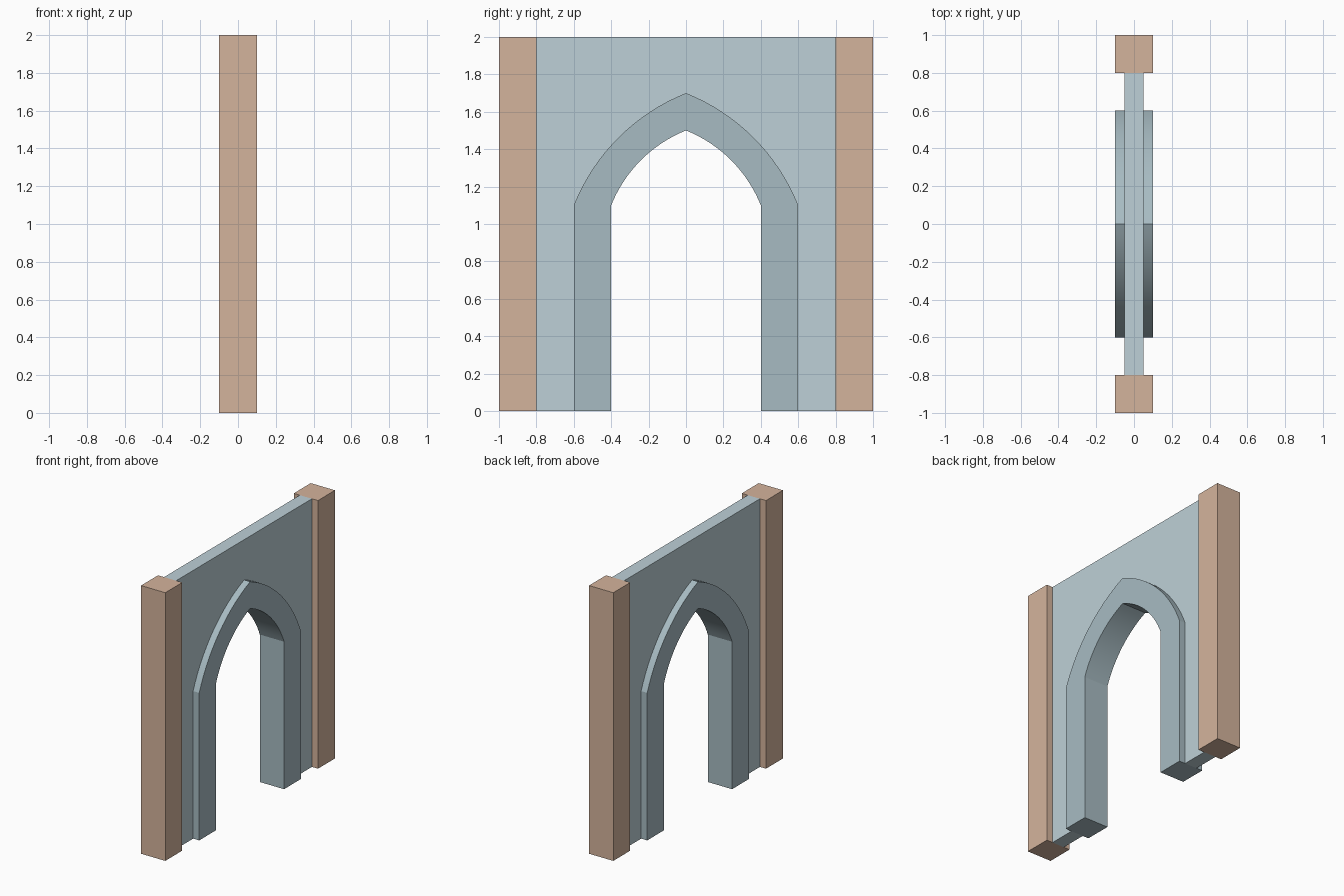
import bpy, bmesh, math

if "Cube" in bpy.data.objects:
    bpy.data.objects.remove(bpy.data.objects["Cube"])

SPRING, ARC_STEPS = 1.1, 16


def material(name, srgb):
    m = bpy.data.materials.new(name)
    m.diffuse_color = [(c / 255) ** 2.2 for c in srgb] + [1]
    m.use_nodes = True
    m.node_tree.nodes["Principled BSDF"].inputs["Base Color"].default_value = m.diffuse_color
    return m


def arch(w):
    """Pointed arch outline (y, z) of half width w, from one foot to the other."""
    a = w * 2 / 3  # arc centre sits at (-a, SPRING - a)
    r = math.hypot(w + a, a)
    t0 = math.atan2(a, w + a)
    t1 = math.pi / 2 - t0
    side = [(w, 0)]
    for i in range(ARC_STEPS + 1):
        t = t0 + (t1 - t0) * i / ARC_STEPS
        side.append((r * math.cos(t) - a, SPRING - a + r * math.sin(t)))
    side[-1] = (0, side[-1][1])
    return side + [(-y, z) for y, z in reversed(side[:-1])]


def extrude(name, outline, half_depth, mat):
    """Extrude a (y, z) outline along x, centred on x = 0."""
    bm = bmesh.new()
    face = bm.faces.new([bm.verts.new((-half_depth, y, z)) for y, z in outline])
    new = bmesh.ops.extrude_face_region(bm, geom=[face])["geom"]
    verts = [v for v in new if isinstance(v, bmesh.types.BMVert)]
    bmesh.ops.translate(bm, verts=verts, vec=(2 * half_depth, 0, 0))
    bmesh.ops.recalc_face_normals(bm, faces=bm.faces)
    mesh = bpy.data.meshes.new(name)
    bm.to_mesh(mesh)
    bm.free()
    mesh.materials.append(mat)
    mesh.shade_smooth()
    mesh.set_sharp_from_angle(angle=math.radians(12))
    obj = bpy.data.objects.new(name, mesh)
    bpy.context.collection.objects.link(obj)
    return obj


wall_mat = material("pale_blue", (188, 207, 214))
trim_mat = material("grey_blue", (166, 186, 193))
pillar_mat = material("tan", (211, 178, 155))

outer, inner = arch(0.6), arch(0.4)

# Thin wall around the arch
extrude("wall_panel", outer + [(-0.8, 0), (-0.8, 2), (0.8, 2), (0.8, 0)], 0.05, wall_mat)

# Raised arch surround
extrude("arch_surround", outer + inner[::-1], 0.1, trim_mat)

# End pillars
for name, s in (("pillar_left", -1), ("pillar_right", 1)):
    extrude(name, [(s * 0.8, 0), (s, 0), (s, 2), (s * 0.8, 2)], 0.1, pillar_mat)
